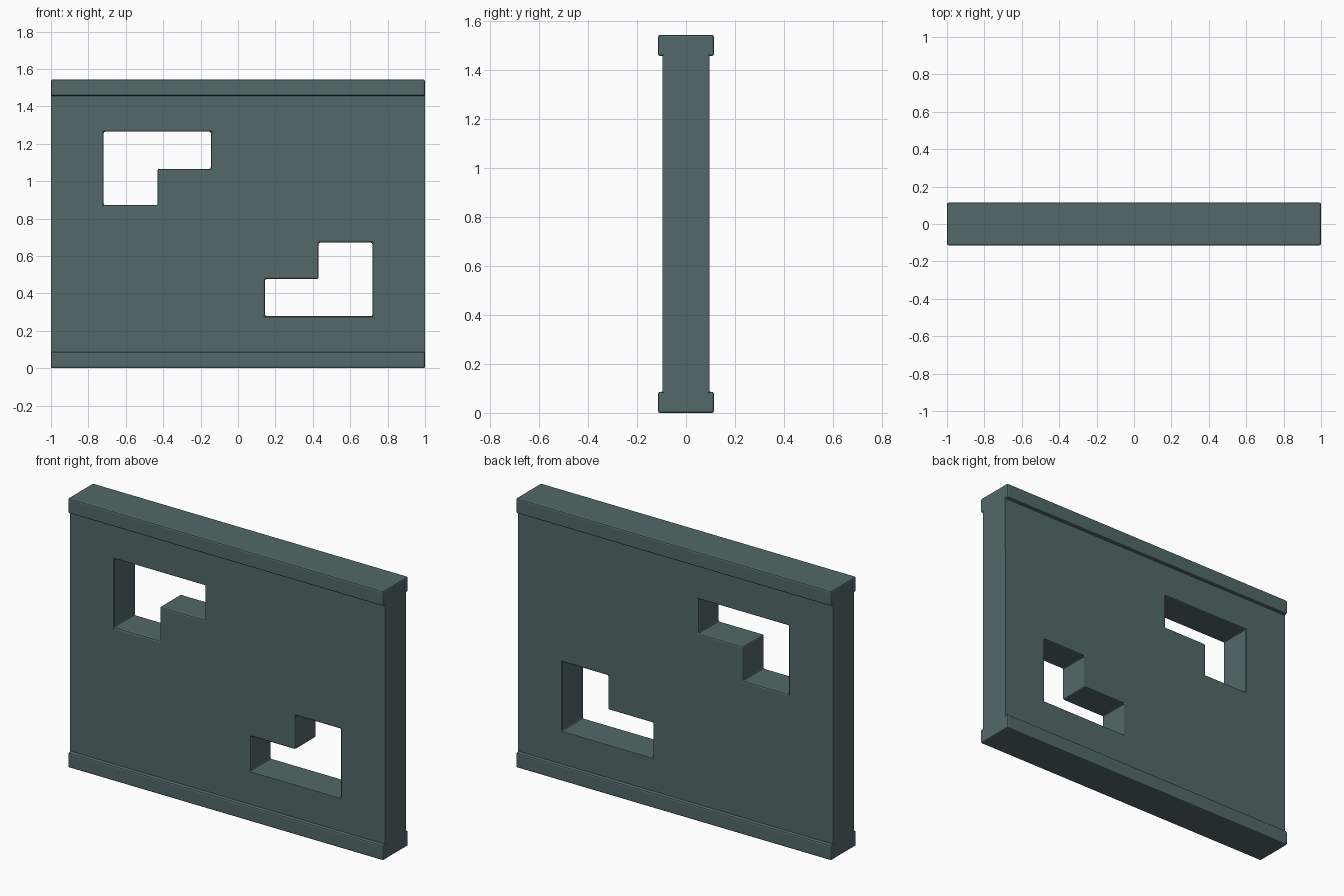
import bpy

if "Cube" in bpy.data.objects:
    bpy.data.objects.remove(bpy.data.objects["Cube"])

H = 1.543  # total height

slate = bpy.data.materials.new("slate_teal")
slate.diffuse_color = (0.085, 0.138, 0.143, 1)
slate.use_nodes = True
slate.node_tree.nodes["Principled BSDF"].inputs["Base Color"].default_value = slate.diffuse_color


def prism(name, points, axis, half):
    """Extrude a closed outline symmetrically along axis (0 = x, 1 = y)."""
    n = len(points)
    verts = []
    for s in (-half, half):
        for a, z in points:
            verts.append((s, a, z) if axis == 0 else (a, s, z))
    faces = [list(range(n))[::-1], list(range(n, 2 * n))]
    faces += [[i, (i + 1) % n, n + (i + 1) % n, n + i] for i in range(n)]
    if axis == 1:
        faces = [f[::-1] for f in faces]
    me = bpy.data.meshes.new(name)
    me.from_pydata(verts, [], faces)
    ob = bpy.data.objects.new(name, me)
    bpy.context.collection.objects.link(ob)
    me.materials.append(slate)
    return ob


# Wall with wider top and bottom rails, as a cross-section run along x
right = [(0.114, 0), (0.114, 0.086), (0.095, 0.086),
         (0.095, H - 0.086), (0.114, H - 0.086), (0.114, H)]
left = [(-y, z) for y, z in reversed(right)]
wall = prism("wall_panel", right + left, 0, 1.0)

# L-shaped windows, the second one turned half a turn about the centre
upper = [(-0.718, 0.872), (-0.43, 0.872), (-0.43, 1.066),
         (-0.145, 1.066), (-0.145, 1.265), (-0.718, 1.265)]
lower = [(-x, H - z) for x, z in upper]
for name, outline in (("upper_window_cutter", upper), ("lower_window_cutter", lower)):
    cutter = prism(name, outline, 1, 0.3)
    cutter.hide_render = True
    cutter.hide_set(True)
    cut = wall.modifiers.new(name, 'BOOLEAN')
    cut.operation = 'DIFFERENCE'
    cut.solver = 'EXACT'
    cut.object = cutter

# Softened edges
bev = wall.modifiers.new("soft_edges", 'BEVEL')
bev.width = 0.008
bev.segments = 2
bev.limit_method = 'ANGLE'
